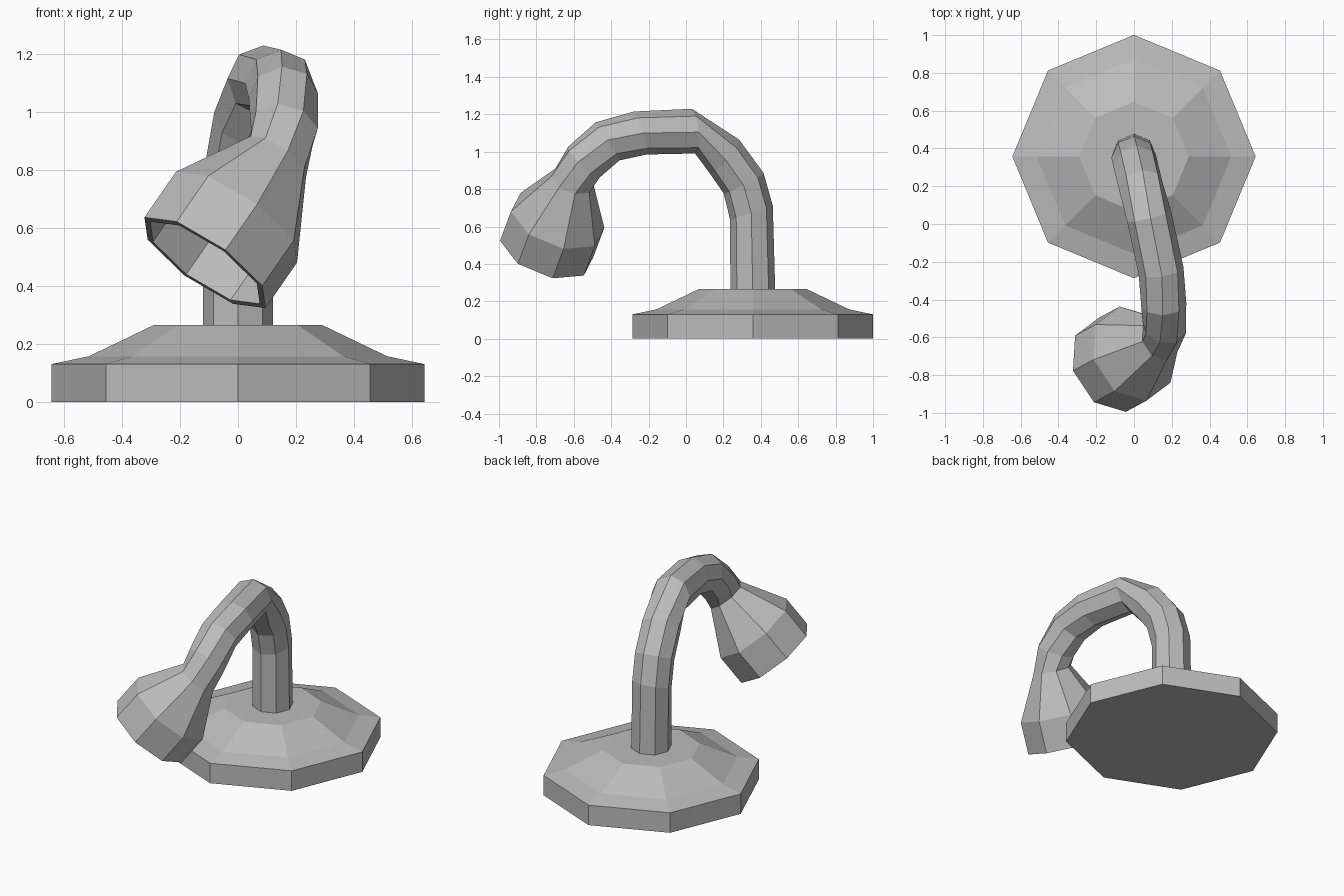
import bpy, bmesh
from math import sin, cos, pi, radians
from mathutils import Vector

old = bpy.data.objects.get("Cube")
if old:
    bpy.data.objects.remove(old)

SIDES = 8
grey = bpy.data.materials.new("plain_grey")
grey.use_nodes = True
grey.diffuse_color = (0.5, 0.5, 0.5, 1)
grey.node_tree.nodes["Principled BSDF"].inputs["Base Color"].default_value = (0.5, 0.5, 0.5, 1)


def ring(centre, tangent, side, radius):
    """Octagon across a tangent, with its first corner towards side."""
    t = Vector(tangent).normalized()
    s = Vector(side)
    s = (s - t * s.dot(t)).normalized()
    u = t.cross(s)
    return [Vector(centre) + radius * (s * cos(2 * pi * i / SIDES) + u * sin(2 * pi * i / SIDES))
            for i in range(SIDES)]


def loft(name, rings, cap_start=True, cap_end=True):
    bm = bmesh.new()
    loops = [[bm.verts.new(p) for p in r] for r in rings]
    for a, b in zip(loops, loops[1:]):
        for i in range(SIDES):
            j = (i + 1) % SIDES
            bm.faces.new((a[i], a[j], b[j], b[i]))
    if cap_start:
        bm.faces.new(loops[0][::-1])
    if cap_end:
        bm.faces.new(loops[-1])
    mesh = bpy.data.meshes.new(name)
    bm.to_mesh(mesh)
    bm.free()
    mesh.materials.append(grey)
    obj = bpy.data.objects.new(name, mesh)
    bpy.context.collection.objects.link(obj)
    return obj


UP, RIGHT = Vector((0, 0, 1)), Vector((1, 0, 0))
STEM_Y = 0.357

# Stepped octagonal foot
loft("base", [ring((0, STEM_Y, z), UP, RIGHT, r)
              for r, z in ((0.644, 0), (0.644, 0.13), (0.515, 0.157), (0.29, 0.265))])

# Shade axis, pointing out of the opening, and the corner direction it ends on
mouth = Vector((-0.114, -0.745, 0.48))
axis = Vector((-0.544, -0.294, -0.785)).normalized()
corner = Vector((0.78, -0.59, -0.29))
neck = mouth - axis * 0.465
TUBE = 0.12

# Bent neck: centre, tangent pitch in degrees, sideways slope
bends = [
    ((0, STEM_Y, 0.26), 0, 0),
    ((0, 0.35, 0.673), 18, 0),
    ((0.01, 0.308, 0.832), 27, 0.1),
    ((0.035, 0.205, 0.975), 50, 0.2),
    ((0.08, 0.04, 1.11), 95, 0.25),
    ((0.143, -0.245, 1.1), 107, 0.15),
    ((0.157, -0.42, 1.055), 122, 0.05),
    ((0.16, -0.545, 0.945), 137, -0.2),
]
rings = []
for i, (c, pitch, slope) in enumerate(bends):
    a = radians(pitch)
    side = RIGHT.lerp(corner, (i / len(bends)) ** 2)
    rings.append(ring(c, (slope, -sin(a), cos(a)), side, TUBE))
rings.append(ring(neck, axis, corner, TUBE))
loft("bent_stem", rings, cap_start=False, cap_end=False)

# Hollow shade: outer wall, rim, then inner wall back to a closed end
profile = ((0.465, TUBE), (0.2, 0.263), (0, 0.263), (0, 0.238), (0.2, 0.238), (0.44, 0.1))
loft("lamp_shade", [ring(mouth - axis * t, axis, corner, r) for t, r in profile],
     cap_start=False)
